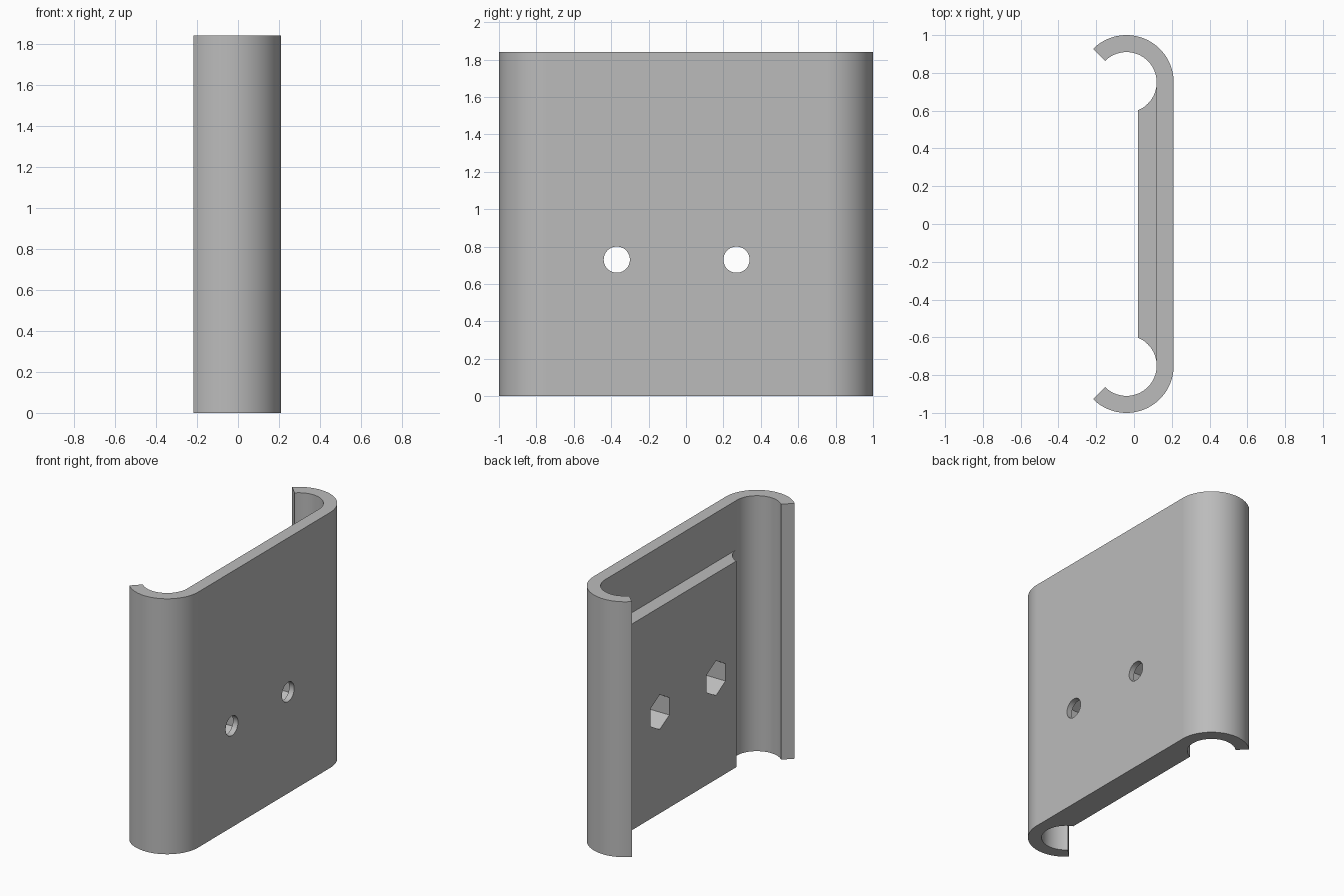
import bpy
import bmesh
from math import sin, cos, acos, pi, radians

cube = bpy.data.objects.get("Cube")
if cube:
    bpy.data.objects.remove(cube, do_unlink=True)

HEIGHT, BLOCK_HEIGHT = 1.84, 1.485
CX, CY = -0.04, 0.75             # centre of each hook curl
R_OUT, R_IN = 0.25, 0.16
BLOCK_X = 0.02                   # inner face of the thick block
HOLE_Z = 0.73

grey = bpy.data.materials.new("plain grey")
grey.use_nodes = True
colour = (0.5, 0.5, 0.5, 1)
grey.diffuse_color = colour
grey.node_tree.nodes["Principled BSDF"].inputs["Base Color"].default_value = colour


def arc(radius, start, end, steps):
    """Points on the +y curl, from start to end angle."""
    angles = [start + (end - start) * i / steps for i in range(steps + 1)]
    return [(CX + radius * cos(a), CY + radius * sin(a)) for a in angles]


def mirrored(points):
    """The same run of points on the -y side, in reverse order."""
    return [(x, -y) for x, y in reversed(points)]


def prism(name, points, offset):
    """Extrude a closed outline of 3D points along offset."""
    bm = bmesh.new()
    face = bm.faces.new([bm.verts.new(p) for p in points])
    result = bmesh.ops.extrude_face_region(bm, geom=[face], use_keep_orig=True)
    moved = [v for v in result["geom"] if isinstance(v, bmesh.types.BMVert)]
    bmesh.ops.translate(bm, verts=moved, vec=offset)
    bmesh.ops.recalc_face_normals(bm, faces=bm.faces)
    mesh = bpy.data.meshes.new(name)
    bm.to_mesh(mesh)
    bm.free()
    mesh.materials.append(grey)
    obj = bpy.data.objects.new(name, mesh)
    bpy.context.collection.objects.link(obj)
    return obj


def combine(target, other, operation):
    """Apply a boolean and discard the helper."""
    mod = target.modifiers.new(operation.lower(), "BOOLEAN")
    mod.operation, mod.solver, mod.object = operation, "EXACT", other
    bpy.context.view_layer.objects.active = target
    bpy.ops.object.modifier_apply(modifier=mod.name)
    bpy.data.objects.remove(other, do_unlink=True)


def bore(name, y, x_from, x_to, radius, sides):
    """Prism along x with a corner pointing up, for cutting."""
    ring = [(x_from, y + radius * sin(2 * pi * i / sides),
             HOLE_Z + radius * cos(2 * pi * i / sides)) for i in range(sides)]
    cutter = prism(name, ring, (x_to - x_from, 0, 0))
    cutter.hide_render = True
    return cutter


# Plate with a curled hook along each side
outer = arc(R_OUT, radians(135), 0, 48)
inner = arc(R_IN, 0, radians(135), 48)
outline = outer + mirrored(outer) + mirrored(inner) + inner
plate = prism("hooked_plate", [(x, y, 0) for x, y in outline], (0, 0, HEIGHT))

# Thick block on the inner face, following the curls at its sides
side = arc(R_IN, 0, -acos((BLOCK_X - CX) / R_IN), 24)
embed = [(CX + R_IN + 0.04, -CY), (CX + R_IN + 0.04, CY)]
outline = side + mirrored(side) + embed
block = prism("block", [(x, y, 0) for x, y in outline], (0, 0, BLOCK_HEIGHT))
combine(plate, block, "UNION")

# Bolt holes with hexagonal nut pockets on the inner face
for y in (-0.37, 0.27):
    combine(plate, bore("nut_pocket", y, -0.1, 0.17, 0.125, 6), "DIFFERENCE")
    combine(plate, bore("bolt_hole", y, 0.1, 0.4, 0.07, 48), "DIFFERENCE")

# Smooth curves, crisp corners
bpy.ops.object.select_all(action="DESELECT")
plate.select_set(True)
bpy.context.view_layer.objects.active = plate
bpy.ops.object.shade_smooth_by_angle(angle=radians(25))
weighted = plate.modifiers.new("weighted_normals", "WEIGHTED_NORMAL")
weighted.keep_sharp = True
